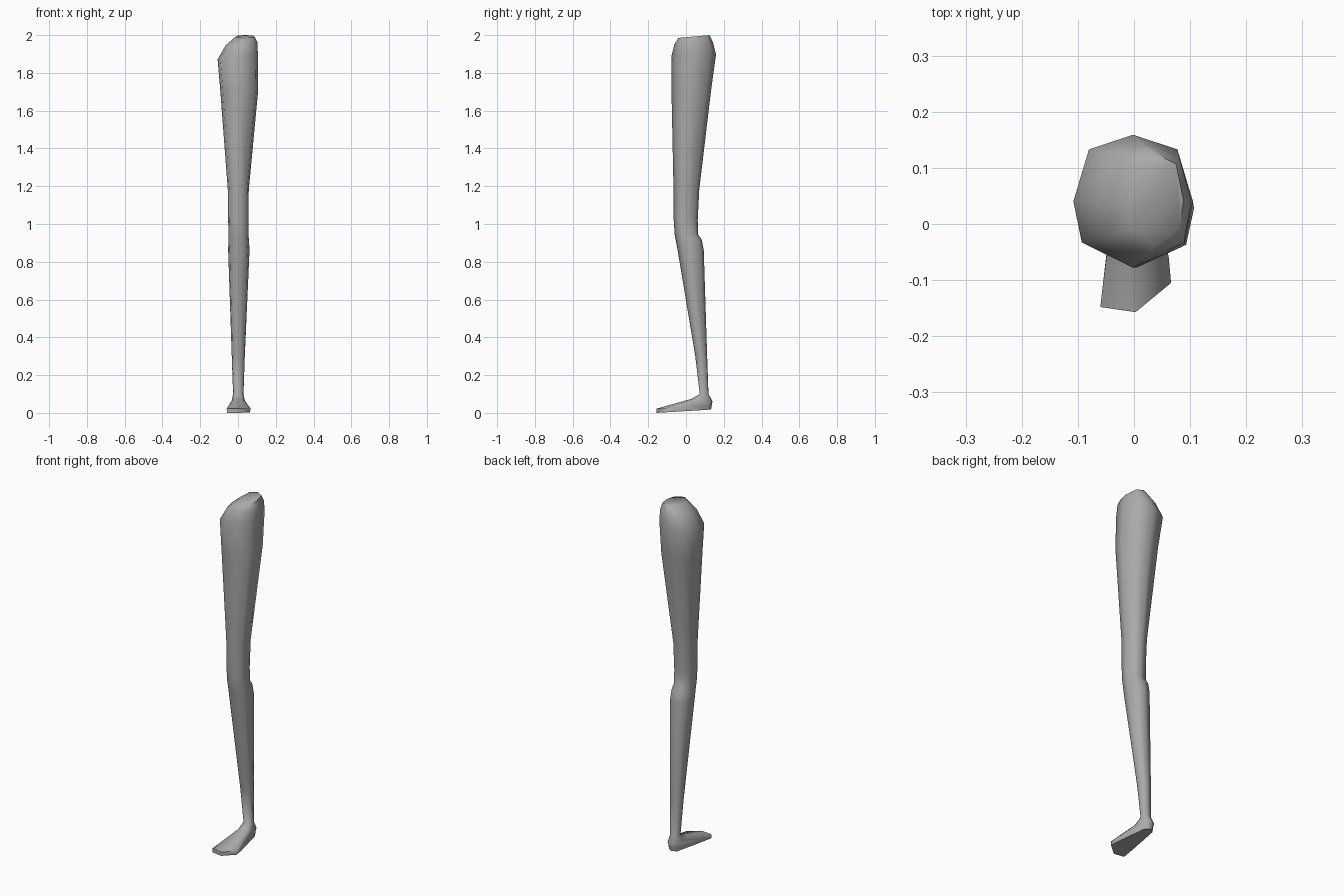
import bpy
import bmesh

cube = bpy.data.objects.get("Cube")
if cube:
    bpy.data.objects.remove(cube, do_unlink=True)

# Single matte grey
grey = bpy.data.materials.new("plain grey")
grey.use_nodes = True
colour = (0.4, 0.4, 0.4, 1.0)
grey.diffuse_color = colour
bsdf = next(n for n in grey.node_tree.nodes if n.type == 'BSDF_PRINCIPLED')
bsdf.inputs["Base Color"].default_value = colour

# Eight-sided cross-section, counter-clockwise from the back
SECTION = [(0, 1), (-.74, .78), (-1, 0), (-.86, -.62),
           (0, -1), (.86, -.62), (1, 0), (.74, .78)]


def ring(z, x0, x1, y0, y1, tilt_x=0.0, tilt_y=0.0):
    """Cross-section fitted to an x/y box, tilted about its centre."""
    cx, cy = (x0 + x1) / 2, (y0 + y1) / 2
    hx, hy = (x1 - x0) / 2, (y1 - y0) / 2
    return [(cx + u * hx, cy + v * hy, z + tilt_x * u * hx + tilt_y * v * hy)
            for u, v in SECTION]


# Hip, thigh, knee, shin and ankle, from top to bottom
rings = [
    ring(1.9925, -.012, .088, -.04, .125, 0, .09),
    ring(1.955, -.065, .102, -.062, .143, .1, .05),
    ring(1.89, -.108, .105, -.078, .159, .18, .06),
    ring(1.71, -.094, .107, -.077, .133),
    ring(1.18, -.054, .057, -.066, .070),
    ring(1.02, -.052, .055, -.065, .062),
    ring(.945, -.050, .055, -.060, .064),
    ring(.915, -.051, .058, -.055, .084),
    ring(.86, -.052, .061, -.044, .094),
    ring(.30, -.033, .036, .049, .112),
    ring(.10, -.026, .029, .073, .119),
]

# Instep: heel bulges back, front runs out over the foot
rings.append([(0, .140, .062), (-.026, .128, .062), (-.033, .072, .066),
              (-.026, .040, .072), (0, .028, .074), (.028, .040, .072),
              (.036, .072, .066), (.028, .128, .062)])

# Foot outline, used for the upper edge and the sole
FOOT = [(0, .137), (-.026, .120), (-.050, -.060), (-.060, -.148),
        (.003, -.157), (.066, -.105), (.062, -.060), (.028, .120)]
rings.append([(x, y, .022 + .07 * (y + .157)) for x, y in FOOT])
rings.append([(x * .97, y if y < -.1 else y * .97, .06 * (y + .157)) for x, y in FOOT])

# Join the rings and close both ends
bm = bmesh.new()
loops = [[bm.verts.new(p) for p in r] for r in rings]
n = len(SECTION)
for upper, lower in zip(loops, loops[1:]):
    for i in range(n):
        j = (i + 1) % n
        bm.faces.new((upper[i], lower[i], lower[j], upper[j]))
bm.faces.new(loops[0])
bm.faces.new(list(reversed(loops[-1])))
bmesh.ops.recalc_face_normals(bm, faces=bm.faces)

mesh = bpy.data.meshes.new("leg")
bm.to_mesh(mesh)
bm.free()
mesh.materials.append(grey)
leg = bpy.data.objects.new("leg", mesh)
bpy.context.collection.objects.link(leg)

# Smooth limb, crisp sole edge
bpy.ops.object.select_all(action='DESELECT')
leg.select_set(True)
bpy.context.view_layer.objects.active = leg
bpy.ops.object.shade_smooth_by_angle(angle=1.13)
